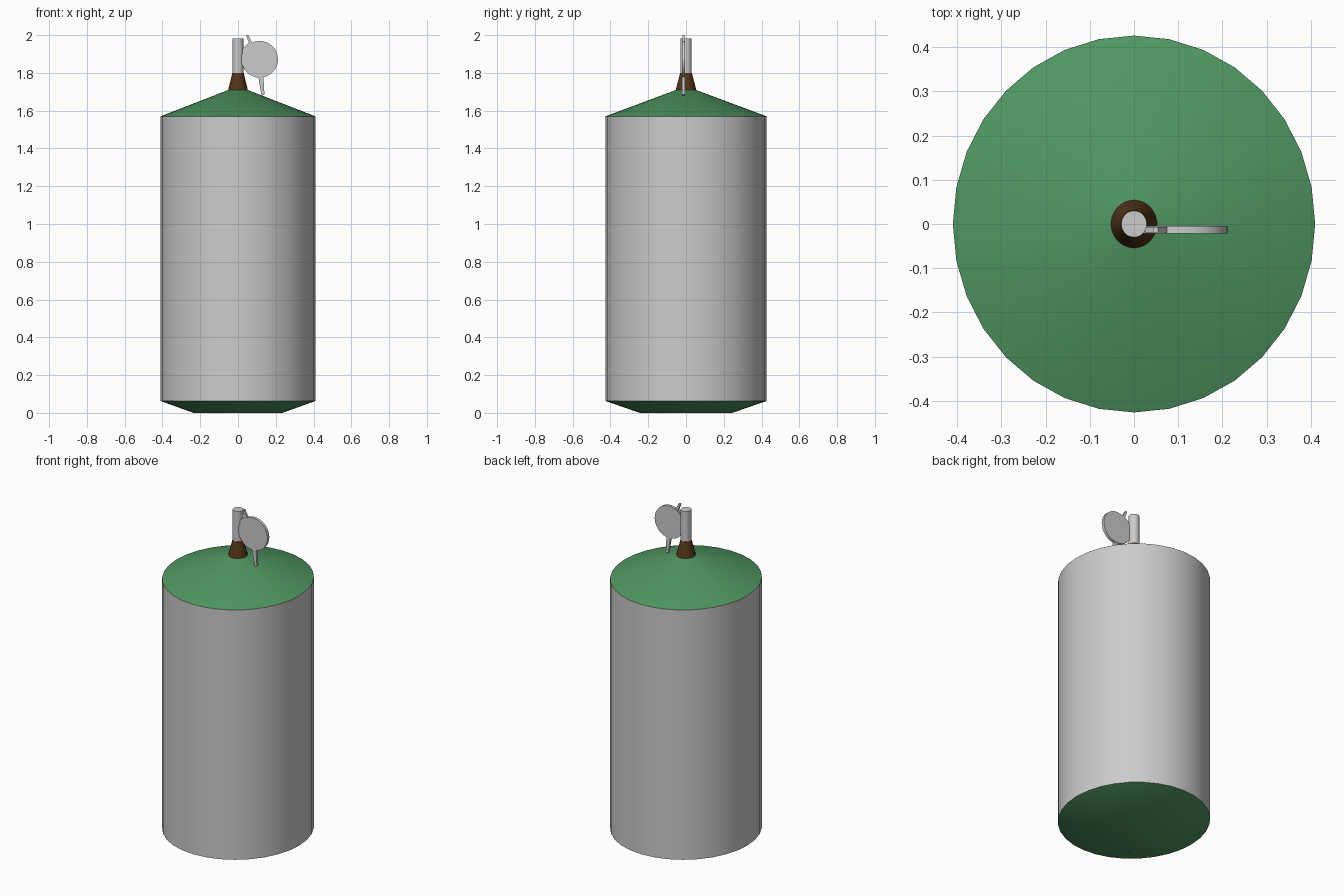
import bpy, bmesh, math

if "Cube" in bpy.data.objects:
    bpy.data.objects.remove(bpy.data.objects["Cube"], do_unlink=True)


def material(name, rgb):
    m = bpy.data.materials.new(name)
    m.use_nodes = True
    m.diffuse_color = (*rgb, 1)
    m.node_tree.nodes["Principled BSDF"].inputs["Base Color"].default_value = (*rgb, 1)
    return m


GREY = material("light grey", (0.6, 0.6, 0.6))
GREEN = material("green", (0.08, 0.31, 0.12))
BROWN = material("brown", (0.09, 0.035, 0.01))
STRETCH = 1.04  # the body is slightly deeper than wide


def finish(name, bm, mat):
    bmesh.ops.recalc_face_normals(bm, faces=bm.faces)
    mesh = bpy.data.meshes.new(name)
    bm.to_mesh(mesh)
    bm.free()
    mesh.materials.append(mat)
    obj = bpy.data.objects.new(name, mesh)
    bpy.context.collection.objects.link(obj)
    bpy.ops.object.select_all(action='DESELECT')
    obj.select_set(True)
    bpy.context.view_layer.objects.active = obj
    bpy.ops.object.shade_smooth_by_angle(angle=math.radians(30))
    return obj


def lathe(name, profile, mat, sides=32):
    """Closed turned solid from (radius, height) pairs."""
    bm = bmesh.new()
    rings = []
    for r, z in profile:
        angles = [2 * math.pi * i / sides for i in range(sides)]
        rings.append([bm.verts.new((r * math.cos(a), r * STRETCH * math.sin(a), z)) for a in angles])
    for low, high in zip(rings, rings[1:]):
        for i in range(sides):
            j = (i + 1) % sides
            bm.faces.new((low[i], low[j], high[j], high[i]))
    bm.faces.new(rings[0])
    bm.faces.new(rings[-1])
    return finish(name, bm, mat)


def plate(name, outline, y, thickness, mat):
    """Upright plate extruded along y from an (x, z) outline."""
    bm = bmesh.new()
    face = bm.faces.new([bm.verts.new((x, y - thickness / 2, z)) for x, z in outline])
    new = bmesh.ops.extrude_face_region(bm, geom=[face])["geom"]
    bmesh.ops.translate(bm, vec=(0, thickness, 0),
                        verts=[v for v in new if isinstance(v, bmesh.types.BMVert)])
    return finish(name, bm, mat)


# Body and its tapered ends
lathe("base_taper", [(0.235, 0), (0.41, 0.063)], GREEN)
lathe("body", [(0.41, 0.063), (0.41, 1.57)], GREY)
lathe("roof_cone", [(0.41, 1.57), (0.05, 1.71)], GREEN)

# Collar and pin on top
lathe("collar", [(0.053, 1.705), (0.03, 1.80)], BROWN)
lathe("pin", [(0.029, 1.795), (0.029, 1.982)], GREY)

# Round tag with its lever and tail
TAG_Y = -0.013
disc = [(0.115 + 0.097 * math.cos(2 * math.pi * i / 32),
         1.872 + 0.097 * math.sin(2 * math.pi * i / 32)) for i in range(32)]
plate("tag_disc", disc, TAG_Y, 0.018, GREY)
plate("tag_lever", [(0.043, 1.998), (0.054, 2.0), (0.076, 1.958), (0.086, 1.94),
                    (0.06, 1.92), (0.025, 1.905), (0.025, 1.93),
                    (0.04, 1.945), (0.058, 1.958)], TAG_Y, 0.012, GREY)
plate("tag_tail", [(0.106, 1.79), (0.134, 1.79), (0.14, 1.685), (0.124, 1.68)],
      TAG_Y, 0.014, GREY)
